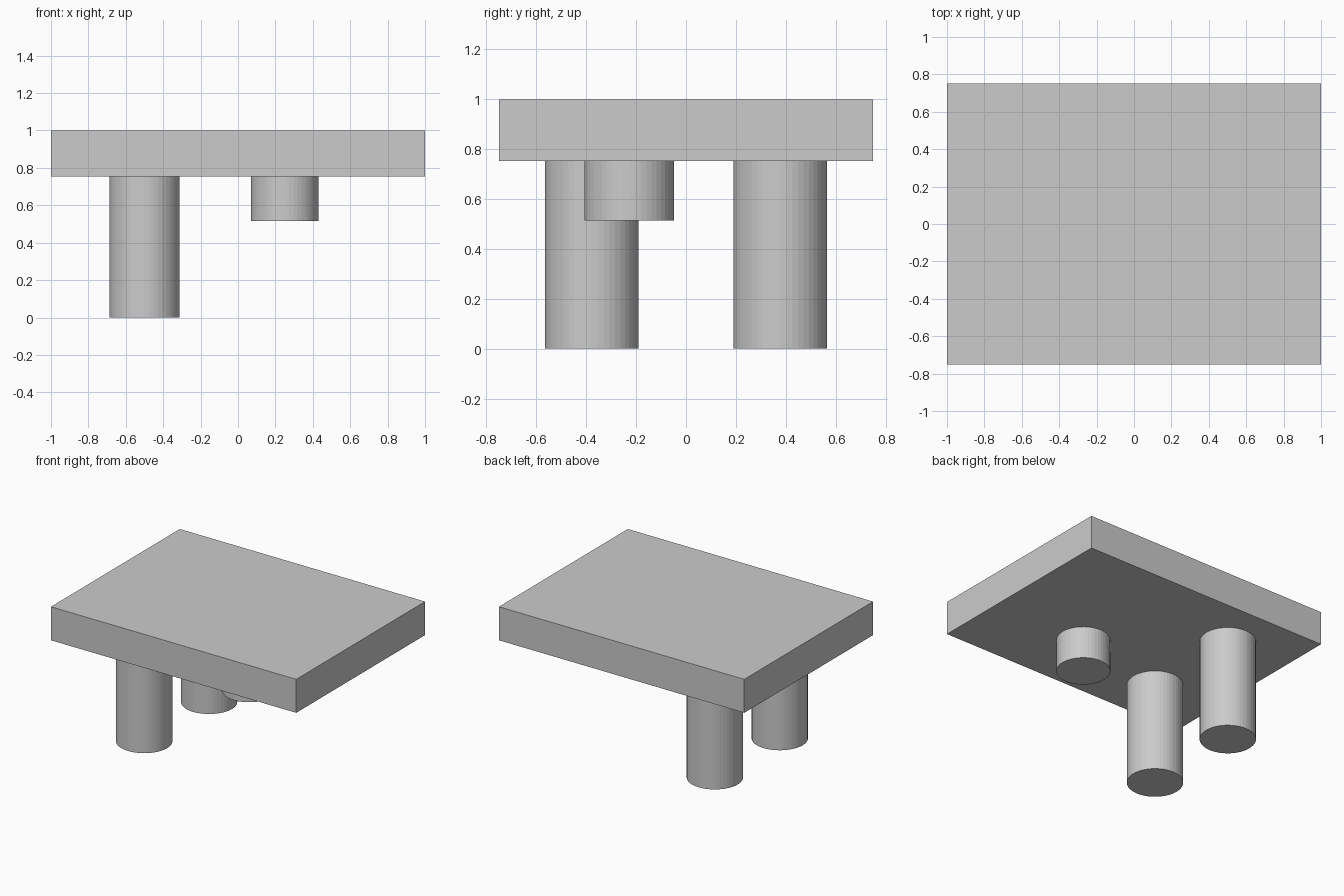
import bpy

if "Cube" in bpy.data.objects:
    bpy.data.objects.remove(bpy.data.objects["Cube"])

TOP, UNDERSIDE = 1.0, 0.753


def cylinder(name, x, y, radius, bottom):
    bpy.ops.mesh.primitive_cylinder_add(
        vertices=48, radius=radius, depth=UNDERSIDE - bottom,
        location=(x, y, (UNDERSIDE + bottom) / 2))
    bpy.context.object.name = name


# Rectangular slab on top
bpy.ops.mesh.primitive_cube_add(size=1, location=(0, 0, (TOP + UNDERSIDE) / 2))
slab = bpy.context.object
slab.name = "slab"
slab.dimensions = (2.0, 1.5, TOP - UNDERSIDE)
bpy.ops.object.transform_apply(location=False, rotation=False, scale=True)

# Pair of long pegs on the left
for label, side in (("front", -1), ("back", 1)):
    cylinder(f"{label}_long_peg", -0.5, side * 0.378, 0.188, 0.0)

# Single short peg on the right
cylinder("short_peg", 0.25, -0.228, 0.18, 0.515)
